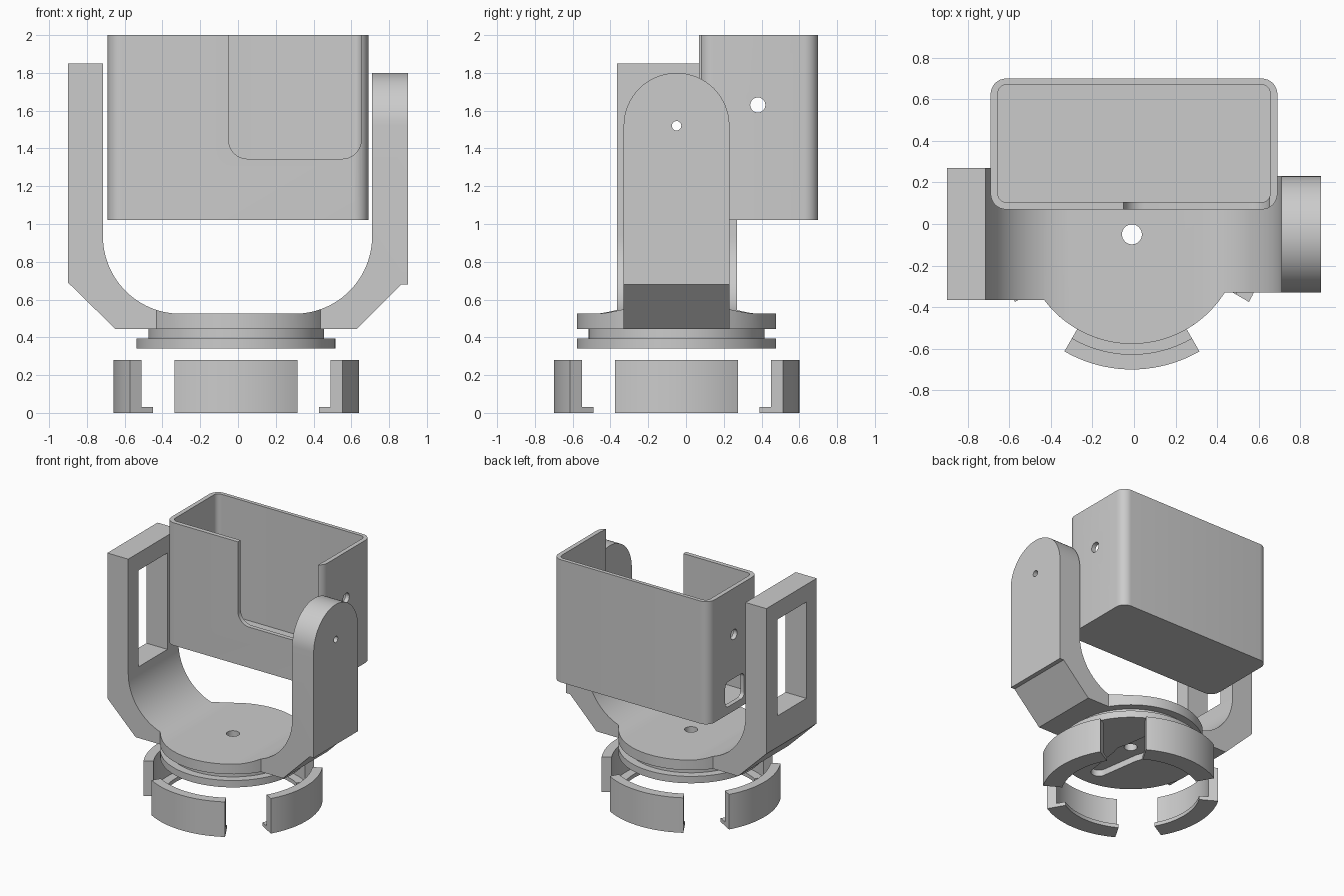
import bpy, bmesh
from math import sin, cos, radians, atan2, sqrt, degrees

if "Cube" in bpy.data.objects:
    bpy.data.objects.remove(bpy.data.objects["Cube"])

grey = bpy.data.materials.new("light grey")
grey.use_nodes = True
colour = (0.6, 0.6, 0.6, 1)
grey.diffuse_color = colour
grey.node_tree.nodes["Principled BSDF"].inputs["Base Color"].default_value = colour

CX, CY = -0.01, -0.05      # turning axis
DISC = 0.527               # turntable radius


def arc(cx, cy, r, start, end, steps=16):
    """Points along a circular arc, angles in degrees."""
    angles = [radians(start + (end - start) * i / steps) for i in range(steps + 1)]
    return [(cx + r * cos(a), cy + r * sin(a)) for a in angles]


def circle(cx, cy, r, steps=48):
    return arc(cx, cy, r, 0, 360, steps)[:-1]


def rounded(x0, x1, y0, y1, r):
    return (arc(x0 + r, y0 + r, r, 180, 270, 8) + arc(x1 - r, y0 + r, r, 270, 360, 8)
            + arc(x1 - r, y1 - r, r, 0, 90, 8) + arc(x0 + r, y1 - r, r, 90, 180, 8))


def loft(name, rings):
    """Closed solid through matching rings of points."""
    bm = bmesh.new()
    loops = [[bm.verts.new(p) for p in ring] for ring in rings]
    n = len(loops[0])
    for a, b in zip(loops, loops[1:]):
        for i in range(n):
            j = (i + 1) % n
            bm.faces.new((a[i], a[j], b[j], b[i]))
    bm.faces.new(loops[0][::-1])
    bm.faces.new(loops[-1])
    bmesh.ops.recalc_face_normals(bm, faces=bm.faces[:])
    mesh = bpy.data.meshes.new(name)
    bm.to_mesh(mesh)
    bm.free()
    mesh.materials.append(grey)
    obj = bpy.data.objects.new(name, mesh)
    bpy.context.collection.objects.link(obj)
    return obj


def prism(name, axis, outline, low, high):
    """Extrude a 2D outline along an axis."""
    place = {"x": lambda p, d: (d, p[0], p[1]),
             "y": lambda p, d: (p[0], d, p[1]),
             "z": lambda p, d: (p[0], p[1], d)}[axis]
    return loft(name, [[place(p, d) for p in outline] for d in (low, high)])


def select(obj):
    bpy.ops.object.select_all(action="DESELECT")
    obj.select_set(True)
    bpy.context.view_layer.objects.active = obj


def combine(target, tool, operation="DIFFERENCE"):
    select(target)
    mod = target.modifiers.new("shape", "BOOLEAN")
    mod.operation, mod.object, mod.solver = operation, tool, "EXACT"
    bpy.ops.object.modifier_apply(modifier=mod.name)
    bpy.data.objects.remove(tool)


def smooth(obj):
    select(obj)
    bpy.ops.object.shade_smooth_by_angle(angle=radians(30))


# Yoke: front profile trimmed by its footprint
profile = ([(-0.9, 1.85), (-0.9, 0.69), (-0.65, 0.445), (0.63, 0.445), (0.865, 0.68),
            (0.9, 0.68), (0.9, 1.85), (0.71, 1.85)]
           + arc(0.3, 0.935, 0.41, 0, -90, 24)
           + arc(-0.305, 0.935, 0.41, 270, 180, 24) + [(-0.715, 1.85)])
yoke = prism("yoke", "y", profile, -0.7, 0.7)


def edge_angle(y, side):
    dy = y - CY
    return degrees(atan2(dy, side * sqrt(DISC ** 2 - dy ** 2))) % 360


left_front, left_back, right_front, right_back = -0.365, 0.27, -0.33, 0.23
footprint = ([(-0.95, left_front)]
             + arc(CX, CY, DISC, edge_angle(left_front, -1), edge_angle(right_front, 1), 36)
             + [(0.95, right_front), (0.95, right_back)]
             + arc(CX, CY, DISC, edge_angle(right_back, 1), edge_angle(left_back, -1), 36)
             + [(-0.95, left_back)])
combine(yoke, prism("footprint", "z", footprint, 0.3, 2), "INTERSECT")

# Rounded top and pivot hole of one arm, window of the other
crown = ([(-0.4, 1.52)] + arc(CY, 1.52, 0.28, 180, 0, 32)
         + [(0.35, 1.52), (0.35, 1.95), (-0.4, 1.95)])
combine(yoke, prism("crown_cutter", "x", crown, 0.6, 1))
combine(yoke, prism("pivot_cutter", "x", circle(CY, 1.52, 0.025, 24), 0.6, 1))
window = [(-0.235, 0.94), (0.13, 0.94), (0.13, 1.71), (-0.235, 1.71)]
combine(yoke, prism("window_cutter", "x", window, -1, -0.6))

# Turntable neck and flange, with tapered recess and centre hole
combine(yoke, prism("neck", "z", circle(CX, CY, 0.465, 96), 0.36, 0.48), "UNION")
combine(yoke, prism("flange", "z", circle(CX, CY, DISC, 96), 0.34, 0.395), "UNION")
recess = (arc(CX, CY - 0.36, 0.06, 180, 360, 12) + arc(CX, CY, 0.12, -30, 30, 6)
          + arc(CX, CY + 0.36, 0.06, 0, 180, 12) + arc(CX, CY, 0.12, 150, 210, 6))
combine(yoke, prism("recess_cutter", "z", recess, 0.3, 0.39))
combine(yoke, prism("centre_cutter", "z", circle(CX, CY, 0.048, 32), 0.3, 0.6))
smooth(yoke)

# Open-topped tray with a stepped front opening
tray = prism("tray", "z", rounded(-0.69, 0.69, 0.07, 0.70, 0.075), 1.02, 2)
combine(tray, prism("hollow", "z", rounded(-0.655, 0.655, 0.105, 0.67, 0.04), 1.055, 2.2))
combine(tray, prism("opening", "y", rounded(-0.05, 0.652, 1.345, 2.3, 0.1), 0, 0.15))
combine(tray, prism("side_holes", "x", circle(0.38, 1.63, 0.04, 32), -0.8, 0.8))
combine(tray, prism("cable_slot", "x", rounded(0.25, 0.49, 1.08, 1.28, 0.04), -0.8, -0.6))
smooth(tray)

# Four L-section retaining clips around the axis
section = [(0.508, 0), (0.65, 0), (0.65, 0.28), (0.577, 0.28), (0.577, 0.03), (0.508, 0.03)]
for name, middle in (("left", 0), ("back", 90), ("right", 180), ("front", 270)):
    rings = []
    for step in range(21):
        a = radians(middle - 30 + 3 * step)
        rings.append([(CX + r * cos(a), CY + r * sin(a), z) for r, z in section])
    smooth(loft(name + "_clip", rings))
